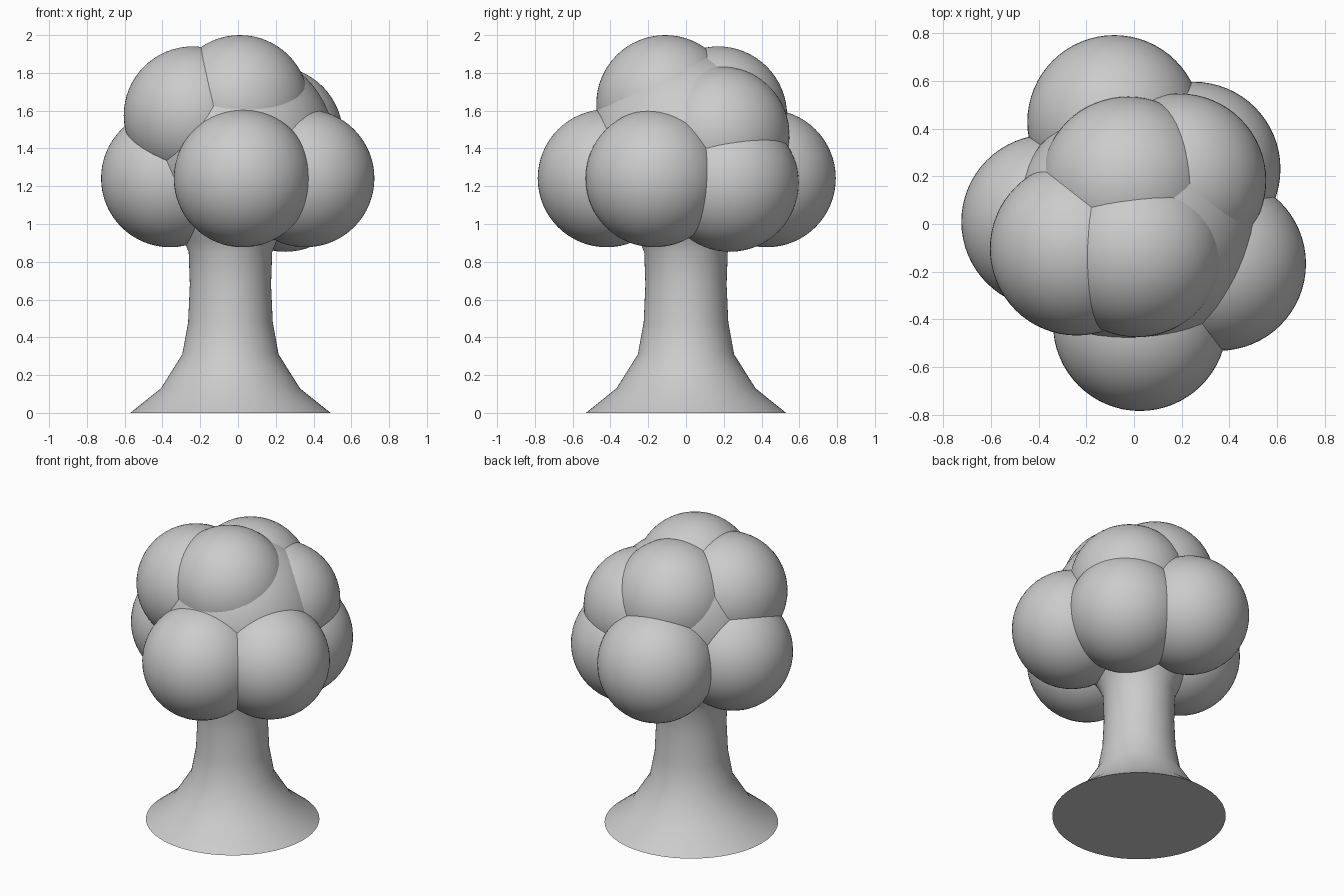
import bpy, bmesh, math

if "Cube" in bpy.data.objects:
    bpy.data.objects.remove(bpy.data.objects["Cube"])


def smooth(obj):
    bpy.ops.object.select_all(action='DESELECT')
    obj.select_set(True)
    bpy.context.view_layer.objects.active = obj
    bpy.ops.object.shade_smooth_by_angle(angle=math.radians(35))


def ball(name, center, radius=0.365):
    bpy.ops.mesh.primitive_uv_sphere_add(segments=64, ring_count=32, radius=radius, location=center)
    obj = bpy.context.object
    obj.name = name
    smooth(obj)


def lathe(name, profile, center, sides=64):
    bm = bmesh.new()
    rings = []
    for r, z in profile:
        rings.append([bm.verts.new((center[0] + r * math.cos(2 * math.pi * i / sides),
                                    center[1] + r * math.sin(2 * math.pi * i / sides), z))
                      for i in range(sides)])
    for a, b in zip(rings, rings[1:]):
        for i in range(sides):
            j = (i + 1) % sides
            bm.faces.new((a[i], a[j], b[j], b[i]))
    bm.faces.new(rings[0][::-1])
    bm.faces.new(rings[-1])
    mesh = bpy.data.meshes.new(name)
    bm.to_mesh(mesh)
    bm.free()
    obj = bpy.data.objects.new(name, mesh)
    bpy.context.collection.objects.link(obj)
    smooth(obj)


# Flared trunk
lathe("trunk", [(0.53, 0), (0.368, 0.13), (0.255, 0.31), (0.224, 0.48),
                (0.215, 0.68), (0.221, 0.85), (0.245, 0.91), (0.29, 1.0)], (-0.04, 0))

# Large foliage core
ball("foliage_core", (0, 0, 1.405), 0.515)

# Lower ring of foliage
for name, c in {
    "front": (0.025, -0.42, 1.242),
    "right": (0.357, -0.167, 1.242),
    "back_right": (0.25, 0.232, 1.218),
    "back": (-0.083, 0.428, 1.242),
    "left": (-0.36, 0.01, 1.242),
}.items():
    ball("lower_foliage_" + name, c)

# Upper foliage
for name, c in {
    "top": (0.01, -0.11, 1.635),
    "left": (-0.24, -0.103, 1.575),
    "back": (-0.025, 0.17, 1.575),
    "right": (0.19, 0.183, 1.47),
}.items():
    ball("upper_foliage_" + name, c)
